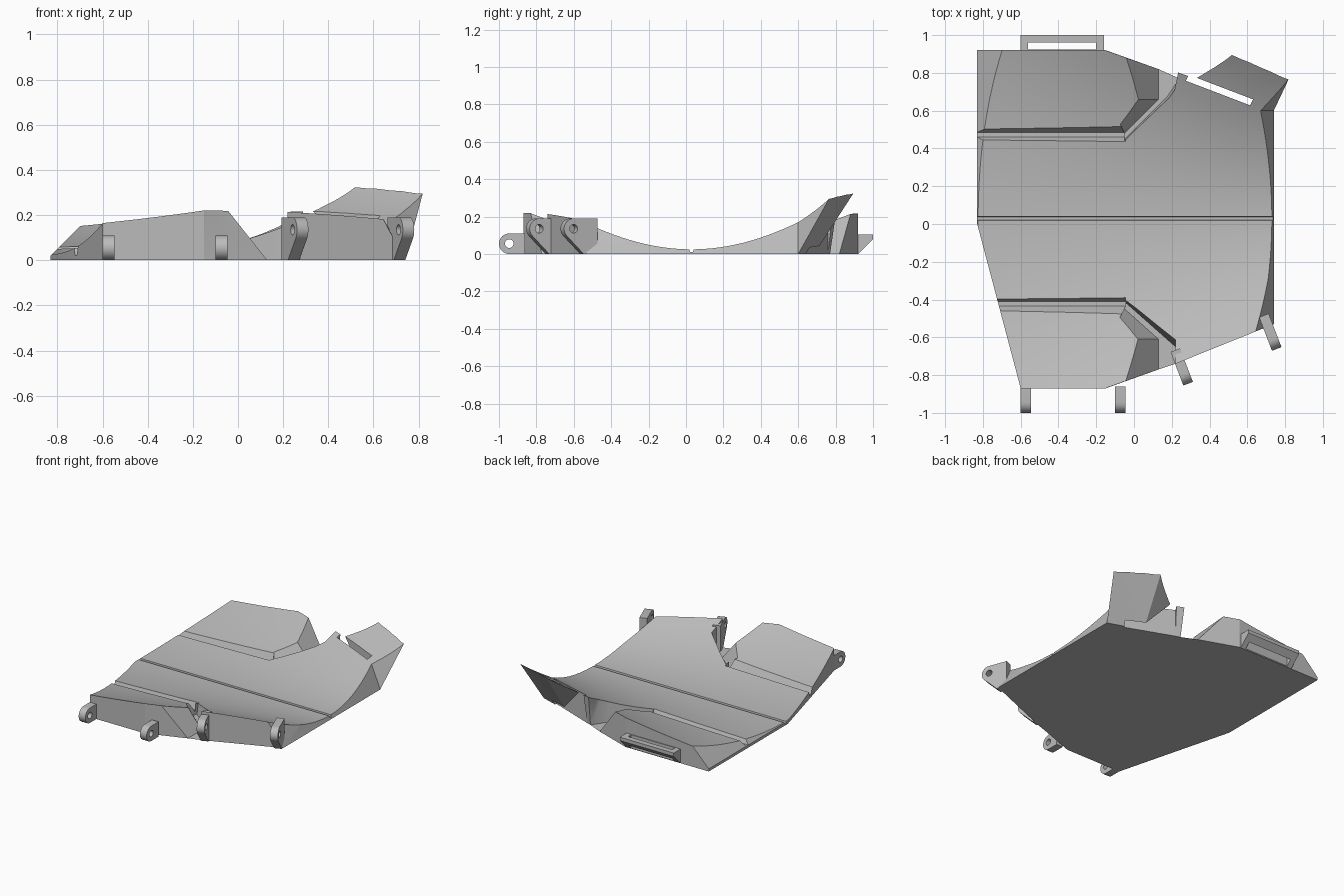
import bpy, bmesh
from math import sin, cos, pi, exp, radians
from mathutils import Vector

if "Cube" in bpy.data.objects:
    bpy.data.objects.remove(bpy.data.objects["Cube"], do_unlink=True)

grey = bpy.data.materials.new("plain_grey")
grey.use_nodes = True
colour = (0.5, 0.5, 0.5, 1)
grey.diffuse_color = colour
grey.node_tree.nodes["Principled BSDF"].inputs["Base Color"].default_value = colour


def finish(name, bm):
    bmesh.ops.recalc_face_normals(bm, faces=bm.faces)
    mesh = bpy.data.meshes.new(name)
    bm.to_mesh(mesh)
    bm.free()
    mesh.materials.append(grey)
    obj = bpy.data.objects.new(name, mesh)
    bpy.context.collection.objects.link(obj)
    return obj


def loft(name, ring_a, ring_b):
    """Closed solid between two rings with matching points."""
    bm = bmesh.new()
    a = [bm.verts.new(p) for p in ring_a]
    b = [bm.verts.new(p) for p in ring_b]
    bm.faces.new(a)
    bm.faces.new(b)
    for i in range(len(a)):
        j = (i + 1) % len(a)
        bm.faces.new((a[i], a[j], b[j], b[i]))
    bmesh.ops.triangulate(bm, faces=bm.faces)
    return finish(name, bm)


def along_x(name, profile, x0, x1):
    return loft(name, [(x0, y, z) for y, z in profile], [(x1, y, z) for y, z in profile])


def select_only(obj):
    bpy.ops.object.select_all(action='DESELECT')
    obj.select_set(True)
    bpy.context.view_layer.objects.active = obj


def combine(obj, tool, operation='DIFFERENCE'):
    mod = obj.modifiers.new("cut", 'BOOLEAN')
    mod.operation = operation
    mod.solver = 'EXACT'
    mod.object = tool
    select_only(obj)
    bpy.ops.object.modifier_apply(modifier=mod.name)
    bpy.data.objects.remove(tool, do_unlink=True)


# Hollow that tightens towards the thumb end
def height(x, y):
    return 0.025 + 0.27 * exp(0.75 * x) * (y - 0.03) ** 2


def curved_block():
    bm = bmesh.new()
    nx, ny = 16, 44
    rows = []
    for i in range(nx + 1):
        x = -0.9 + 1.8 * i / nx
        ys = [-0.96 + 1.92 * j / ny for j in range(ny + 1)]
        rows.append([bm.verts.new((x, y, height(x, y))) for y in ys])
    for i in range(nx):
        for j in range(ny):
            bm.faces.new((rows[i][j], rows[i + 1][j], rows[i + 1][j + 1], rows[i][j + 1]))
    low = bmesh.ops.extrude_face_region(bm, geom=bm.faces[:])
    for v in low["geom"]:
        if isinstance(v, bmesh.types.BMVert):
            v.co.z = -0.1
    return finish("brace_plate", bm)


# Outline: bottom point, and how far its wall leans by the top
outline = [
    (-0.83, 0.92), (-0.83, 0), (-0.6, -0.87), (-0.15, -0.87),
    (0.13, -0.77, -0.27, -0.095), (0.13, -0.61, -0.27, 0),
    (-0.05, -0.45), (-0.04, -0.42, 0, 0.06), (0.22, -0.65, 0, 0.08), (0.22, -0.74),
    (0.74, -0.53, -0.18, -0.073), (0.74, 0.57, -0.14, 0.03), (0.74, 0.6, 0.09, 0.19),
    (0.49, 0.685, 0.03, 0.22), (0.24, 0.77, -0.01, 0.05), (0.18, 0.68, 0.01, -0.03),
    (-0.05, 0.45, 0, -0.05), (-0.05, 0.48), (0.13, 0.66, -0.27, 0),
    (0.13, 0.82, -0.27, 0.095), (-0.15, 0.92),
]
bottom, top = [], []
for x, y, *lean in outline:
    dx, dy = lean or (0, 0)
    bottom.append((x, y, 0))
    top.append((x + dx, y + dy, 0.34))

plate = curved_block()
combine(plate, loft("outline_cutter", bottom, top), 'INTERSECT')

# Sloped end and folding grooves
slope = [(-0.95, -0.1), (-0.45, 0.4), (-0.95, 0.4)]
combine(plate, loft("slope_cutter", [(x, -1, z) for x, z in slope], [(x, 1, z) for x, z in slope]))
back_fold = [(0.42, 0.1), (0.46, 0.02), (0.485, 0.02), (0.57, 0.2), (0.42, 0.2)]
front_fold = [(-0.36, 0.15), (-0.41, 0.02), (-0.435, 0.02), (-0.51, 0.15)]
middle_fold = [(0.01, 0.06), (0.022, 0.01), (0.038, 0.01), (0.045, 0.06)]
combine(plate, along_x("back_fold_cutter", back_fold, -1, -0.045))
combine(plate, along_x("front_fold_cutter", front_fold, -1, -0.045))
combine(plate, along_x("middle_fold_cutter", middle_fold, -1, 1))

# Strap slot in the thumb rest
slot = [(0.29, 0.79), (0.63, 0.66), (0.615, 0.628), (0.275, 0.758)]
combine(plate, loft("slot_cutter", [(x, y, -0.1) for x, y in slot], [(x, y, 0.5) for x, y in slot]))
parts = [plate]

# Strap handle at the back
handle = along_x("strap_handle", [(0.915, 0), (0.92, 0), (1, 0.08), (1, 0.105), (0.915, 0.105)], -0.6, -0.16)
opening = [(0.925, -0.1), (0.96, -0.1), (0.96, 0.2), (0.925, 0.2)]
combine(handle, along_x("handle_cutter", opening, -0.56, -0.2))
parts.append(handle)


# Pierced lugs: a rounded nose on a profile, pushed out from the wall
def lug(name, base, angle, nose, start, foot):
    out = Vector((sin(angle), -cos(angle), 0))
    side = Vector((cos(angle), sin(angle), 0)) * 0.027
    origin = Vector((*base, 0))
    u0, z0 = nose
    r = 0.055
    end = -pi / 4 if foot else -pi / 2
    arc = [pi / 2 + (end - pi / 2) * i / 12 for i in range(13)]
    profile = [(start, z0 + r)] + [(u0 + r * cos(a), z0 + r * sin(a)) for a in arc]
    if foot:
        profile.append((u0 + r * cos(end) - (z0 + r * sin(end)), 0))
    profile.append((start, 0))
    hole = [(u0 + 0.023 * cos(pi * i / 10), z0 + 0.023 * sin(pi * i / 10)) for i in range(20)]

    def solid(label, pts, width):
        rings = [[origin + out * u + side * s + Vector((0, 0, z)) for u, z in pts]
                 for s in (-width, width)]
        return loft(label, *rings)

    obj = solid(name, profile, 1)
    combine(obj, solid("hole_cutter", hole, 2))
    parts.append(obj)


for label, x in (("right", -0.573), ("left", -0.073)):
    lug(label + "_front_lug", (x, -0.87), 0, (0.075, 0.055), -0.01, False)
for label, base in (("inner", (0.24, -0.724)), ("outer", (0.709, -0.54))):
    lug(label + "_thumb_lug", base, radians(21), (0.075, 0.135), -0.06, True)

for obj in parts:
    select_only(obj)
    bpy.ops.object.shade_smooth_by_angle(angle=radians(25))
